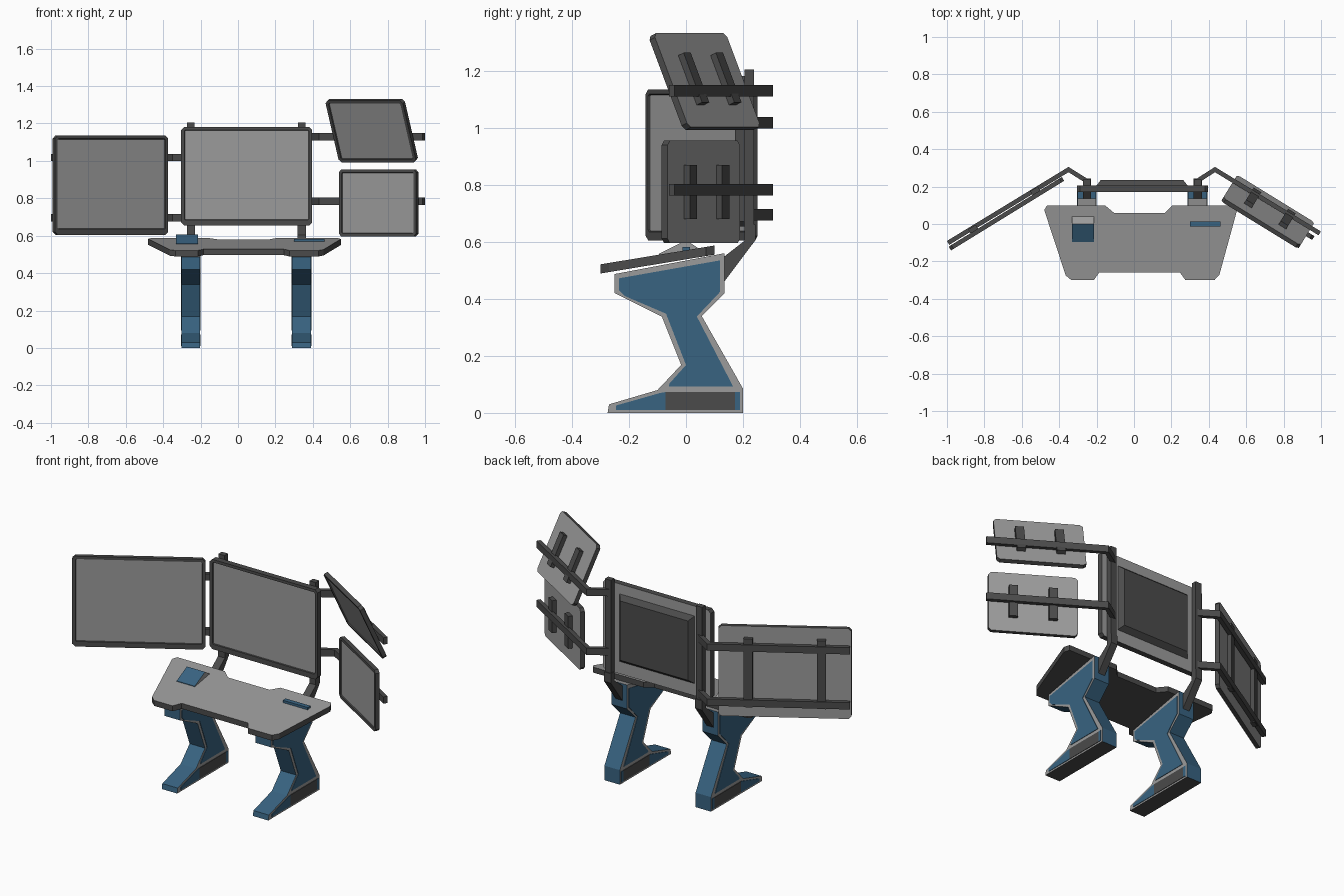
import bpy, bmesh, math
from mathutils import Vector, Matrix

if "Cube" in bpy.data.objects:
    bpy.data.objects.remove(bpy.data.objects["Cube"])


def material(name, rgb):
    m = bpy.data.materials.new(name)
    m.diffuse_color = (*rgb, 1)
    m.use_nodes = True
    m.node_tree.nodes["Principled BSDF"].inputs["Base Color"].default_value = m.diffuse_color
    return m


MATS = [material("light grey", (0.33, 0.33, 0.33)),
        material("dark grey", (0.07, 0.07, 0.07)),
        material("steel blue", (0.04, 0.125, 0.22))]
LIGHT, DARK, BLUE = 0, 1, 2


def finish(name, bm, rule, mat=Matrix()):
    """Colour the faces by a rule on each face, then make the object."""
    bmesh.ops.recalc_face_normals(bm, faces=bm.faces)
    bm.normal_update()
    for f in bm.faces:
        f.material_index = rule(f) if callable(rule) else rule
    bm.transform(mat)
    me = bpy.data.meshes.new(name)
    bm.to_mesh(me)
    bm.free()
    for m in MATS:
        me.materials.append(m)
    ob = bpy.data.objects.new(name, me)
    bpy.context.collection.objects.link(ob)
    return ob


def prism(points, lo, hi, axis):
    """Closed outline extruded along one axis, from lo to hi."""
    place = {"x": lambda p, d: (d, p[0], p[1]),
             "y": lambda p, d: (p[0], d, p[1]),
             "z": lambda p, d: (p[0], p[1], d)}[axis]
    bm = bmesh.new()
    a = [bm.verts.new(place(p, lo)) for p in points]
    b = [bm.verts.new(place(p, hi)) for p in points]
    bm.faces.new(a)
    bm.faces.new(b)
    n = len(points)
    for i in range(n):
        j = (i + 1) % n
        bm.faces.new((a[i], a[j], b[j], b[i]))
    return bm


def rect(x0, x1, z0, z1):
    return [(x0, z0), (x1, z0), (x1, z1), (x0, z1)]


# Legs: bent profile with inset side panels
LEG = [(-0.275, 0), (0.2, 0), (0.2, 0.085), (0.055, 0.34), (0.135, 0.42),
       (0.135, 0.56), (-0.25, 0.487), (-0.25, 0.42), (-0.085, 0.338),
       (-0.017, 0.168), (-0.1, 0.08), (-0.27, 0.03)]
UPPER = [(0.165, 0.093), (0.038, 0.338), (0.12, 0.425), (0.12, 0.535),
         (-0.235, 0.472), (-0.235, 0.43), (-0.215, 0.41), (-0.07, 0.348),
         (0.0, 0.168), (-0.058, 0.103), (-0.06, 0.093)]
TOE = [(-0.245, 0.01), (-0.072, 0.01), (-0.072, 0.073), (-0.09, 0.07), (-0.245, 0.026)]


def leg_rule(f):
    n = f.normal
    if abs(n.x) > 0.5 or (n.z > 0.5 and f.calc_center_median().z > 0.46):
        return LIGHT
    return DARK if n.z < -0.9 else BLUE


for side, cx in (("left", -0.2525), ("right", 0.3395)):
    finish(side + "_leg", prism(LEG, cx - 0.05, cx + 0.05, "x"), leg_rule)
    for face, s in (("outer", -1), ("inner", 1)):
        lo, hi = cx + s * 0.049, cx + s * 0.053
        for part, pts, col in (("shin_panel", UPPER, BLUE), ("toe_panel", TOE, BLUE),
                               ("foot_panel", rect(-0.072, 0.172, 0.01, 0.073), DARK),
                               ("heel_panel", rect(0.172, 0.19, 0.01, 0.073), BLUE)):
            finish(f"{side}_{face}_{part}", prism(pts, lo, hi, "x"), col)
    # Neck and post that carry the screens
    px = cx + 0.001
    finish(side + "_neck", prism([(0.13, 0.455), (0.13, 0.545), (0.207, 0.605), (0.207, 0.66),
                                  (0.243, 0.66), (0.243, 0.605)], px - 0.022, px + 0.022, "x"), DARK)
    finish(side + "_post", prism(rect(0.206, 0.238, 0.6, 1.205), px - 0.02, px + 0.02, "x"), DARK)

# Desk top: notched outline sheared to slope up towards the back
SLOPE = 0.165
DESK = [(-0.465, 0.1), (-0.155, 0.1), (-0.105, 0.058), (0.165, 0.058), (0.205, 0.1),
        (0.535, 0.1), (0.55, 0.07), (0.457, -0.27), (0.43, -0.3), (0.275, -0.3),
        (0.245, -0.258), (-0.185, -0.258), (-0.215, -0.3), (-0.335, -0.3),
        (-0.365, -0.275), (-0.48, 0.075)]


def desk_z(y):
    return 0.521 + SLOPE * (y + 0.3)


bm = prism(DESK, -0.032, 0, "z")
for v in bm.verts:
    v.co.z += desk_z(v.co.y)
finish("desk_top", bm, lambda f: LIGHT if f.normal.z > 0.5 else DARK)

# Desk fittings: raised wedge screen and card slot
finish("wedge_console", prism([(-0.095, 0.548), (-0.095, 0.558), (0.0, 0.606),
                               (0.04, 0.58), (0.04, 0.57)], -0.332, -0.214, "x"),
       lambda f: BLUE if f.normal.y < -0.3 else LIGHT)
finish("card_slot", prism(rect(-0.013, 0.014, 0.56, 0.582), 0.3, 0.462, "x"), BLUE)


# Screens
def screen(name, w, h, t, chin, mat):
    """Chamfered slab with recessed display in a dark bezel and light back."""
    c, x, z = 0.016, w / 2, h / 2
    bm = prism([(-x + c, -z), (x - c, -z), (x, -z + c), (x, z - c), (x - c, z),
                (-x + c, z), (-x, z - c), (-x, -z + c)], -t / 2, t / 2, "y")
    bmesh.ops.recalc_face_normals(bm, faces=bm.faces)
    bm.normal_update()
    front = min(bm.faces, key=lambda f: f.calc_center_median().y)
    bmesh.ops.inset_region(bm, faces=[front], thickness=0.018)
    for v in front.verts:
        if v.co.z < 0:
            v.co.z += chin
    bmesh.ops.inset_region(bm, faces=[front], thickness=0.003, depth=-0.006)
    bm.normal_update()
    edge = {front: LIGHT}
    return finish(name, bm, lambda f: edge.get(f, LIGHT if f.normal.y > 0.9 else DARK), mat)


def pose(x, y, z, turn=0, tilt=0):
    return (Matrix.Translation((x, y, z)) @ Matrix.Rotation(math.radians(turn), 4, "Z")
            @ Matrix.Rotation(math.radians(tilt), 4, "X"))


TURN = 31.6
screen("centre_screen", 0.7, 0.527, 0.034, 0.013, pose(0.046, 0.189, 0.918))

# Tapered housing behind the centre screen
bm = prism(rect(-0.245, 0.245, -0.2, 0.2), 0.015, 0.046, "y")
for v in bm.verts:
    if v.co.y > 0.03:
        v.co.x *= 0.9
        v.co.z *= 0.87
finish("screen_housing", bm, DARK, pose(0.043, 0.189, 0.925))

SIDE = [("left_screen", 0.71, 0.53, 0.013, pose(-0.682, 0.055, 0.87, TURN), 0.195, 0.2),
        ("lower_right_screen", 0.485, 0.36, 0.0, pose(0.752, 0.052, 0.775, -TURN), 0.108, 0.095),
        ("upper_right_screen", 0.485, 0.36, 0.0, pose(0.715, 0.065, 1.162, -TURN, 23.7), 0.108, 0.095)]
for name, w, h, chin, mat, bx, bz in SIDE:
    screen(name, w, h, 0.024, chin, mat)
    # Upright mounting rails on the back
    for i, s in enumerate((-1, 1)):
        finish(f"{name}_rail_{i + 1}", prism(rect(s * bx - 0.024, s * bx + 0.024, -bz, bz),
                                             0.011, 0.036, "y"), DARK, mat)


# Cranked support arms
def arm(name, path, zc):
    p = [Vector(q) for q in path]
    d1, d2 = (p[1] - p[0]).normalized(), (p[2] - p[1]).normalized()
    n1, n2 = Vector((-d1.y, d1.x)), Vector((-d2.y, d2.x))
    m = (n1 + n2).normalized()
    m /= m.dot(n1)
    off = [n1 * 0.012, m * 0.012, n2 * 0.012]
    pts = [q + o for q, o in zip(p, off)] + [q - o for q, o in zip(p[::-1], off[::-1])]
    finish(name, prism(pts, zc - 0.02, zc + 0.02, "z"), DARK)


LEFT_PATH = [(-0.245, 0.225), (-0.35, 0.291), (-0.994, -0.101)]
RIGHT_PATH = [(0.33, 0.225), (0.433, 0.291), (0.993, -0.05)]
arm("left_upper_arm", LEFT_PATH, 1.018)
arm("left_lower_arm", LEFT_PATH, 0.695)
arm("right_upper_arm", RIGHT_PATH, 1.13)
arm("right_lower_arm", RIGHT_PATH, 0.783)
